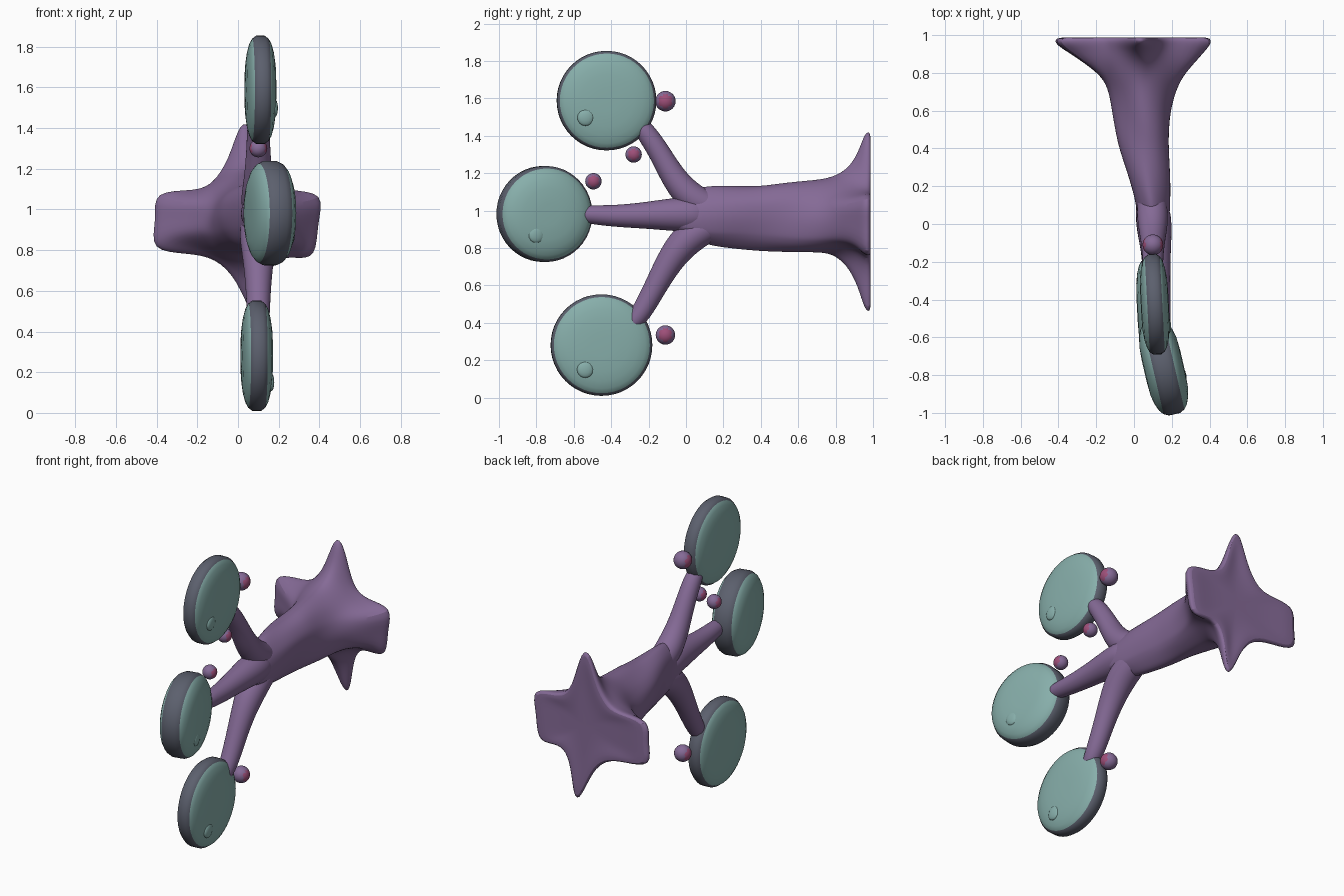
import bpy, bmesh
from math import sin, cos, atan2, pi, radians
from mathutils import Vector, Matrix

if "Cube" in bpy.data.objects:
    bpy.data.objects.remove(bpy.data.objects["Cube"], do_unlink=True)


def material(name, rgb):
    m = bpy.data.materials.new(name)
    m.use_nodes = True
    col = [(c / 255) ** 2.2 for c in rgb] + [1]
    m.diffuse_color = col
    bsdf = m.node_tree.nodes["Principled BSDF"]
    bsdf.inputs["Base Color"].default_value = col
    bsdf.inputs["Roughness"].default_value = 0.8
    return m


bark = material("purple bark", (132, 106, 149))
leaf = material("teal leaf", (134, 173, 169))
rim = material("dark slate rim", (92, 96, 109))
berry = material("pink berry", (156, 80, 120))


def finish(name, bm, mats, subsurf=0, angle=60):
    bmesh.ops.recalc_face_normals(bm, faces=bm.faces[:])
    mesh = bpy.data.meshes.new(name)
    bm.to_mesh(mesh)
    bm.free()
    for m in mats:
        mesh.materials.append(m)
    ob = bpy.data.objects.new(name, mesh)
    bpy.context.collection.objects.link(ob)
    if subsurf:
        mod = ob.modifiers.new("Smooth", "SUBSURF")
        mod.levels = mod.render_levels = subsurf
    bpy.ops.object.select_all(action="DESELECT")
    ob.select_set(True)
    bpy.context.view_layer.objects.active = ob
    bpy.ops.object.shade_smooth_by_angle(angle=radians(angle))


def loft(rings):
    """Skin a list of equal rings and close both ends with a fan."""
    bm = bmesh.new()
    loops = [[bm.verts.new(p) for p in r] for r in rings]
    n = len(loops[0])
    for a, b in zip(loops, loops[1:]):
        for i in range(n):
            j = (i + 1) % n
            bm.faces.new((a[i], a[j], b[j], b[i]))
    for loop in (loops[0], loops[-1]):
        hub = bm.verts.new(sum((v.co for v in loop), Vector()) / n)
        for i in range(n):
            bm.faces.new((loop[i], loop[(i + 1) % n], hub))
    return bm


# Trunk: a grooved oval section that spreads into a four-armed root flare
star = [(.39, .93), (.435, 1.09), (.25, 1.09), (.16, 1.13), (.115, 1.24), (.065, 1.43),
        (.01, 1.45), (-.045, 1.25), (-.12, 1.13), (-.2, 1.09), (-.43, 1.1), (-.4, .95),
        (-.445, .79), (-.25, .78), (-.11, .76), (-.005, .65), (.075, .44), (.12, .44),
        (.14, .65), (.19, .76), (.28, .76), (.39, .75)]
mid_x, mid_z = .04, .95
# y, centre x, half width, centre z, half height, side flare, vertical flare
sections = [(-.08, .11, .06, .98, .075, 0, 0), (0, .105, .08, .975, .115, 0, 0),
            (.1, .1, .09, .97, .155, 0, 0), (.25, .08, .11, .97, .165, 0, 0),
            (.4, .055, .13, .965, .17, 0, 0), (.5, .05, .142, .965, .177, 0, 0),
            (.6, .045, .155, .96, .185, 0, 0), (.7, .045, .175, .96, .19, 0, 0),
            (.78, .045, .195, .965, .2, .08, 0), (.86, .045, .21, .965, .21, .45, .15),
            (.92, .045, .21, .965, .21, .8, .5), (.955, .045, .21, .965, .21, 1, .95),
            (.995, .045, .21, .965, .21, 1, 1)]
rings = []
for y, cx, hx, cz, hz, fx, fz in sections:
    ring = []
    for sx, sz in star:
        a = atan2(sz - mid_z, sx - mid_x)
        k = 1.02 - .06 * cos(3 * a - 9 * (y - .52))
        ex, ez = cx + hx * k * cos(a), cz + hz * k * sin(a)
        ring.append((ex + (sx - ex) * fx, y, ez + (sz - ez) * fz))
    rings.append(ring)
for y, s in ((.98, .6), (.978, .25)):
    rings.append([(mid_x + (x - mid_x) * s, y, mid_z + (z - mid_z) * s) for x, z in star])
finish("trunk_with_root_flare", loft(rings), [bark], 2)


# Branches: tapering tubes along short paths of (x, y, z, radius)
def branch(name, path, sides=12):
    pts = [Vector(p[:3]) for p in path]
    rings = []
    for i, p in enumerate(pts):
        t = (pts[min(i + 1, len(pts) - 1)] - pts[max(i - 1, 0)]).normalized()
        u = Vector((1, 0, 0))
        u = (u - t * u.dot(t)).normalized()
        w = t.cross(u)
        rings.append([p + (u * cos(2 * pi * k / sides) + w * sin(2 * pi * k / sides))
                      * path[i][3] for k in range(sides)])
    finish(name, loft(rings), [bark], 2)


branch("upper_branch", [(.09, .24, .99, .06), (.095, .11, 1.02, .085), (.1, .01, 1.08, .085),
                        (.1, -.07, 1.18, .07), (.1, -.14, 1.31, .06), (.1, -.22, 1.43, .057),
                        (.1, -.27, 1.48, .04)])
branch("middle_branch", [(.1, .1, .98, .1), (.11, -.05, .98, .095), (.12, -.2, .975, .075),
                         (.135, -.38, .97, .06), (.145, -.52, .98, .052),
                         (.15, -.58, .98, .04)])
branch("lower_branch", [(.09, .24, .95, .06), (.095, .12, .92, .09), (.1, 0, .85, .095),
                        (.1, -.09, .73, .075), (.1, -.17, .58, .062), (.1, -.24, .45, .058),
                        (.1, -.3, .38, .045)])

# Leaf discs: domed teal faces around a dark rim
half = [(.078, .06), (.075, .14), (.067, .19), (.056, .228), (.042, .252), (.022, .266)]
profile = half + [(-x, r) for x, r in reversed(half)]


def disc(name, centre, yaw, scale, thickness, bump):
    n = 48
    bm = loft([[(x * thickness, r * scale * cos(2 * pi * k / n), r * scale * sin(2 * pi * k / n))
                for k in range(n)] for x, r in profile])
    for f in bm.faces:
        f.material_index = int(abs(f.calc_center_median().x) < .035 * thickness)
    # small bump on the left face
    bmesh.ops.create_uvsphere(
        bm, u_segments=16, v_segments=8, radius=.045,
        matrix=Matrix.Translation((.068 * thickness, *bump)) @ Matrix.Diagonal((.35, 1, 1, 1)))
    bm.transform(Matrix.Translation(centre) @ Matrix.Rotation(radians(yaw), 4, "Z"))
    finish(name, bm, [leaf, rim])


disc("upper_leaf_disc", (.11, -.425, 1.588), 3, 1, .95, (-.115, -.09))
disc("middle_leaf_disc", (.157, -.757, .982), 13, .965, 1.35, (-.065, -.11))
disc("lower_leaf_disc", (.092, -.452, .281), 3, 1.02, .97, (-.09, -.13))

# Berries: purple balls with pink cheeks
for name, pos, r in (("upper_berry", (.1, -.11, 1.585), .055),
                     ("inner_berry", (.1, -.28, 1.3), .044),
                     ("middle_berry", (.145, -.495, 1.157), .044),
                     ("lower_berry", (.1, -.11, .335), .052)):
    bm = bmesh.new()
    bmesh.ops.create_icosphere(bm, subdivisions=3, radius=r)
    for f in bm.faces:
        f.material_index = int(abs(f.calc_center_median().x) > r * .72)
    bm.transform(Matrix.Translation(pos))
    finish(name, bm, [bark, berry])
